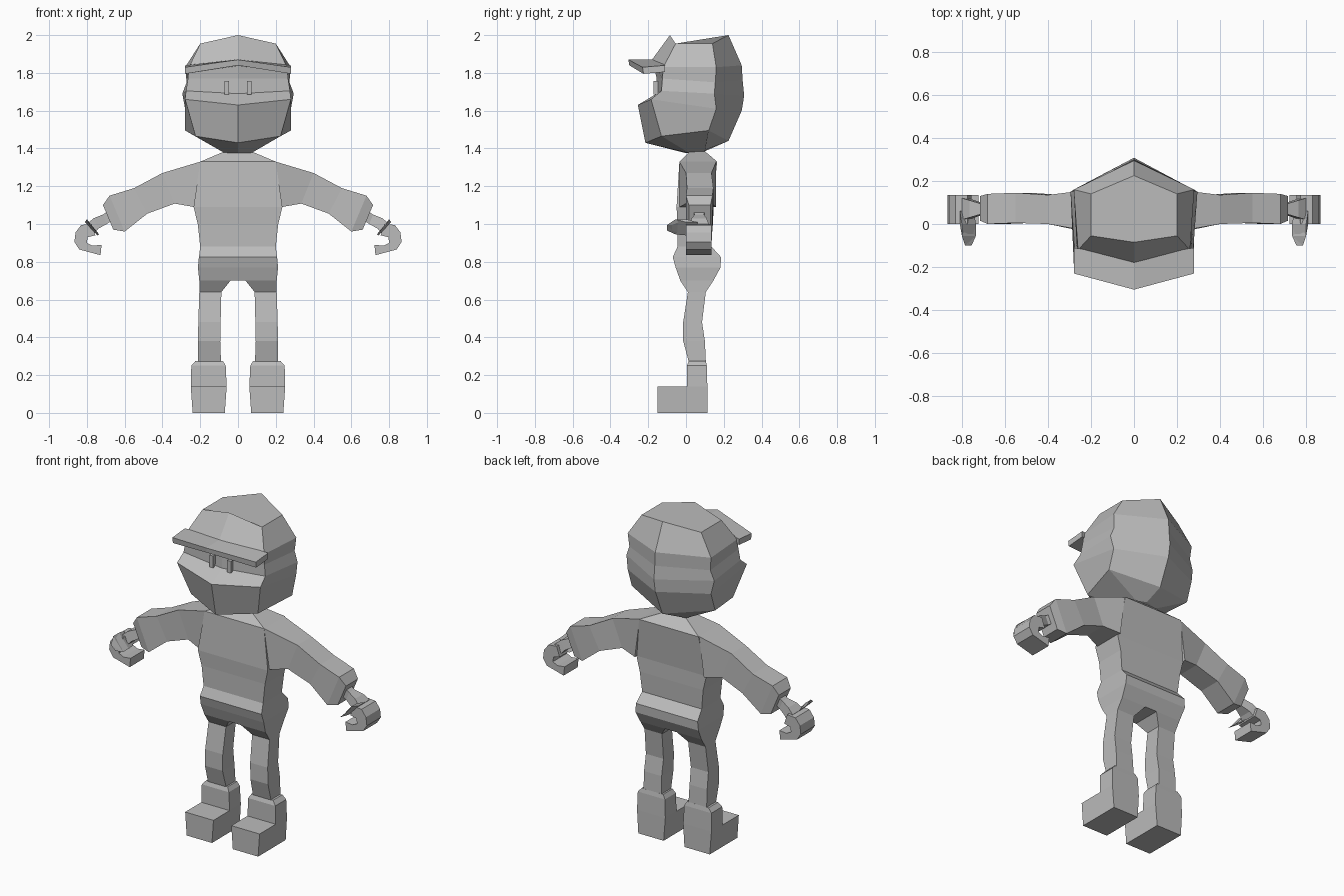
import bpy, bmesh

grey = bpy.data.materials.new("plain_grey")
grey.diffuse_color = (0.5, 0.5, 0.5, 1)


def loft(name, rings, mirror=False):
    """Skin equal-sized closed rings into a capped solid."""
    bm = bmesh.new()
    loops = [[bm.verts.new(p) for p in r] for r in rings]
    n = len(rings[0])
    for a, b in zip(loops, loops[1:]):
        for i in range(n):
            j = (i + 1) % n
            bm.faces.new((a[i], a[j], b[j], b[i]))
    bm.faces.new(loops[0])
    bm.faces.new(loops[-1][::-1])
    bmesh.ops.recalc_face_normals(bm, faces=bm.faces)
    me = bpy.data.meshes.new(name)
    bm.to_mesh(me)
    bm.free()
    me.materials.append(grey)
    ob = bpy.data.objects.new(name, me)
    bpy.context.collection.objects.link(ob)
    if mirror:
        ob.modifiers.new("mirror", "MIRROR").use_mirror_merge = False
    return ob


def level(x0, x1, y0, y1, z):
    """Horizontal rectangle."""
    return [(x0, y0, z), (x1, y0, z), (x1, y1, z), (x0, y1, z)]


def arm_cut(top, bottom, y0, y1):
    """Slanted section across an arm, from (x, z) top to (x, z) bottom."""
    return [(top[0], y0, top[1]), (top[0], y1, top[1]),
            (bottom[0], y1, bottom[1]), (bottom[0], y0, bottom[1])]


def extrude_y(name, pts, y0, y1, mirror=False):
    return loft(name, [[(x, y, z) for x, z in pts] for y in (y0, y1)], mirror)


def hexagon(front, side_front, side_back, back):
    """Head section with a centre ridge at the front and back."""
    (xf, yf, zf), (xb, yb, zb) = side_front, side_back
    return [(0, *front), (xf, yf, zf), (xb, yb, zb),
            (0, *back), (-xb, yb, zb), (-xf, yf, zf)]


# head: cap, recessed face, cheek ledge, jaw
loft("head", [hexagon(*r) for r in (
    ((-.085, 2.0), (.2, -.055, 1.955), (.2, .14, 1.955), (.225, 2.0)),
    ((-.18, 1.87), (.26, -.12, 1.83), (.28, .16, 1.83), (.295, 1.84)),
    ((-.155, 1.77), (.265, -.125, 1.77), (.272, .155, 1.75), (.3, 1.76)),
    ((-.155, 1.69), (.275, -.13, 1.705), (.295, .15, 1.69), (.308, 1.68)),
    ((-.255, 1.63), (.28, -.185, 1.66), (.28, .16, 1.61), (.295, 1.6)),
    ((-.215, 1.43), (.225, -.13, 1.465), (.28, .12, 1.495), (.225, 1.44)),
    ((.0, 1.375), (.07, .02, 1.375), (.07, .1, 1.385), (.11, 1.395)))])

# visor: folded brim sloping out of the cap
loft("visor", [[(x, yb, zb), (x, yf, zf), (x, yf + .005, zf - lip), (x, yb, zb - .035)]
               for x, yb, zb, yf, zf, lip in (
                   (-.28, -.11, 1.84, -.23, 1.83, .035),
                   (0, -.16, 1.872, -.305, 1.87, .03),
                   (.28, -.11, 1.84, -.23, 1.83, .035))])

# eyes
loft("eyes", [level(.048, .072, -.172, -.14, z) for z in (1.685, 1.757)], True)

# torso: neck, shoulders, waist, flared hem, pelvis
loft("torso", [level(-x, x, y0, y1, z) for x, y0, y1, z in (
    (.07, .02, .1, 1.385), (.2, -.035, .165, 1.33), (.235, -.05, .14, 1.09),
    (.213, -.045, .14, 1.0), (.2, -.045, .135, .88), (.207, -.07, .185, .825),
    (.212, -.055, .183, .77), (.205, -.03, .145, .70))])

# arms ending in wide cuffs
loft("arm", [arm_cut(*r) for r in (
    ((.2, 1.33), (.232, 1.09), -.035, .16),
    ((.4, 1.27), (.335, 1.108), .0, .135),
    ((.55, 1.19), (.48, 1.055), .005, .145),
    ((.68, 1.15), (.6, .96), .0, .14),
    ((.715, 1.1), (.66, .97), .015, .13))], True)

# wrists
loft("wrist", [arm_cut(*r) for r in (
    ((.68, 1.075), (.665, 1.02), .04, .1),
    ((.715, 1.05), (.695, 1.0), .045, .095),
    ((.765, 1.03), (.74, .975), .03, .11),
    ((.80, 1.0), (.77, .94), .02, .12))], True)

# hooked mitten hands
extrude_y("hand", [(.775, 1.0), (.83, .995), (.86, .955), (.866, .905), (.84, .865),
                   (.728, .835), (.722, .89), (.77, .885), (.8, .9), (.796, .93),
                   (.755, .94)], 0, .135, True)

# thumbs
loft("thumb", [arm_cut(*r) for r in (
    ((.81, 1.01), (.745, .94), .0, .06),
    ((.80, 1.025), (.735, .945), -.055, .0),
    ((.785, .995), (.755, .965), -.1, -.075))], True)

# legs
loft("leg", [level(*r) for r in (
    (.04, .205, -.03, .145, .70), (.088, .205, .01, .105, .64),
    (.092, .21, -.015, .085, .48), (.094, .212, -.015, .1, .38),
    (.09, .212, .015, .105, .27))], True)

# boots: ankle shaft and block foot
loft("boot_shaft", [level(*r) for r in (
    (.08, .225, .015, .105, .275), (.065, .247, .005, .11, .25),
    (.06, .25, .005, .113, .14))], True)
loft("boot_foot", [level(*r) for r in (
    (.06, .25, -.15, .113, .14), (.07, .24, -.15, .115, 0))], True)
